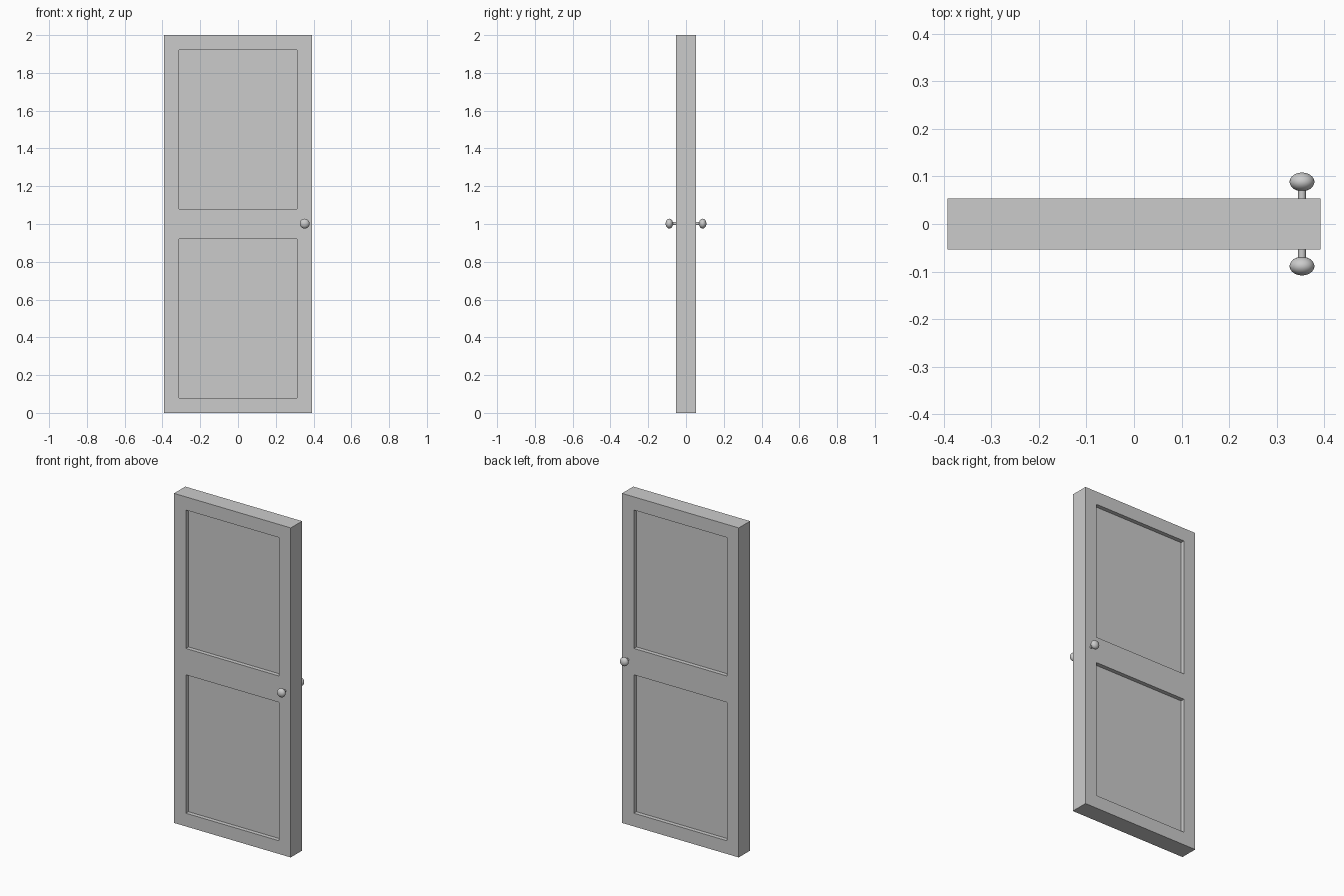
import bpy, bmesh, math
from mathutils import Vector

if "Cube" in bpy.data.objects:
    bpy.data.objects.remove(bpy.data.objects["Cube"])

HALF_W, HALF_T, RECESS = 0.392, 0.054, 0.025
XS = [-HALF_W, -0.312, 0.312, HALF_W]
ZS = [0, 0.08, 0.92, 1.08, 1.92, 2.0]


def finish(name, bm):
    bmesh.ops.recalc_face_normals(bm, faces=bm.faces)
    mesh = bpy.data.meshes.new(name)
    bm.to_mesh(mesh)
    bm.free()
    obj = bpy.data.objects.new(name, mesh)
    bpy.context.collection.objects.link(obj)
    return obj


# Door slab: gridded front sheet extruded through the thickness
bm = bmesh.new()
grid = [[bm.verts.new((x, -HALF_T, z)) for x in XS] for z in ZS]
for r in range(len(ZS) - 1):
    for c in range(len(XS) - 1):
        bm.faces.new((grid[r][c], grid[r][c + 1], grid[r + 1][c + 1], grid[r + 1][c]))
ext = bmesh.ops.extrude_face_region(bm, geom=bm.faces[:], use_keep_orig=True)
moved = [v for v in ext["geom"] if isinstance(v, bmesh.types.BMVert)]
bmesh.ops.translate(bm, verts=moved, vec=(0, 2 * HALF_T, 0))
bmesh.ops.recalc_face_normals(bm, faces=bm.faces)

# Two recessed panels on each side
panels = [f for f in bm.faces
          if abs(f.normal.y) > 0.9 and abs(f.calc_center_median().x) < 0.01
          and abs(abs(f.calc_center_median().z - 1) - 0.5) < 0.05]
bmesh.ops.inset_individual(bm, faces=panels, thickness=0, depth=-RECESS)
finish("door_panel", bm)


# Knobs: stem and flattened ball lathed from one profile, front and back
def knob(name, side):
    stem_r, ball_r, ball_h, centre = 0.008, 0.026, 0.0195, 0.0885
    start = math.asin(stem_r / ball_r)
    profile = [(0, 0.05), (stem_r, 0.05)]
    for i in range(17):
        a = start + (math.pi - start) * i / 16
        profile.append((max(0, ball_r * math.sin(a)), centre - ball_h * math.cos(a)))
    bm = bmesh.new()
    verts = [bm.verts.new((r, side * y, 0)) for r, y in profile]
    edges = [bm.edges.new(pair) for pair in zip(verts, verts[1:])]
    bmesh.ops.spin(bm, geom=verts + edges, cent=(0, 0, 0), axis=(0, 1, 0),
                   angle=math.tau, steps=32)
    bmesh.ops.remove_doubles(bm, verts=bm.verts, dist=1e-5)
    bmesh.ops.translate(bm, verts=bm.verts, vec=Vector((0.353, 0, 1.002)))
    obj = finish(name, bm)
    bpy.ops.object.select_all(action='DESELECT')
    obj.select_set(True)
    bpy.context.view_layer.objects.active = obj
    bpy.ops.object.shade_smooth_by_angle(angle=math.radians(35))


knob("front_knob", -1)
knob("back_knob", 1)
